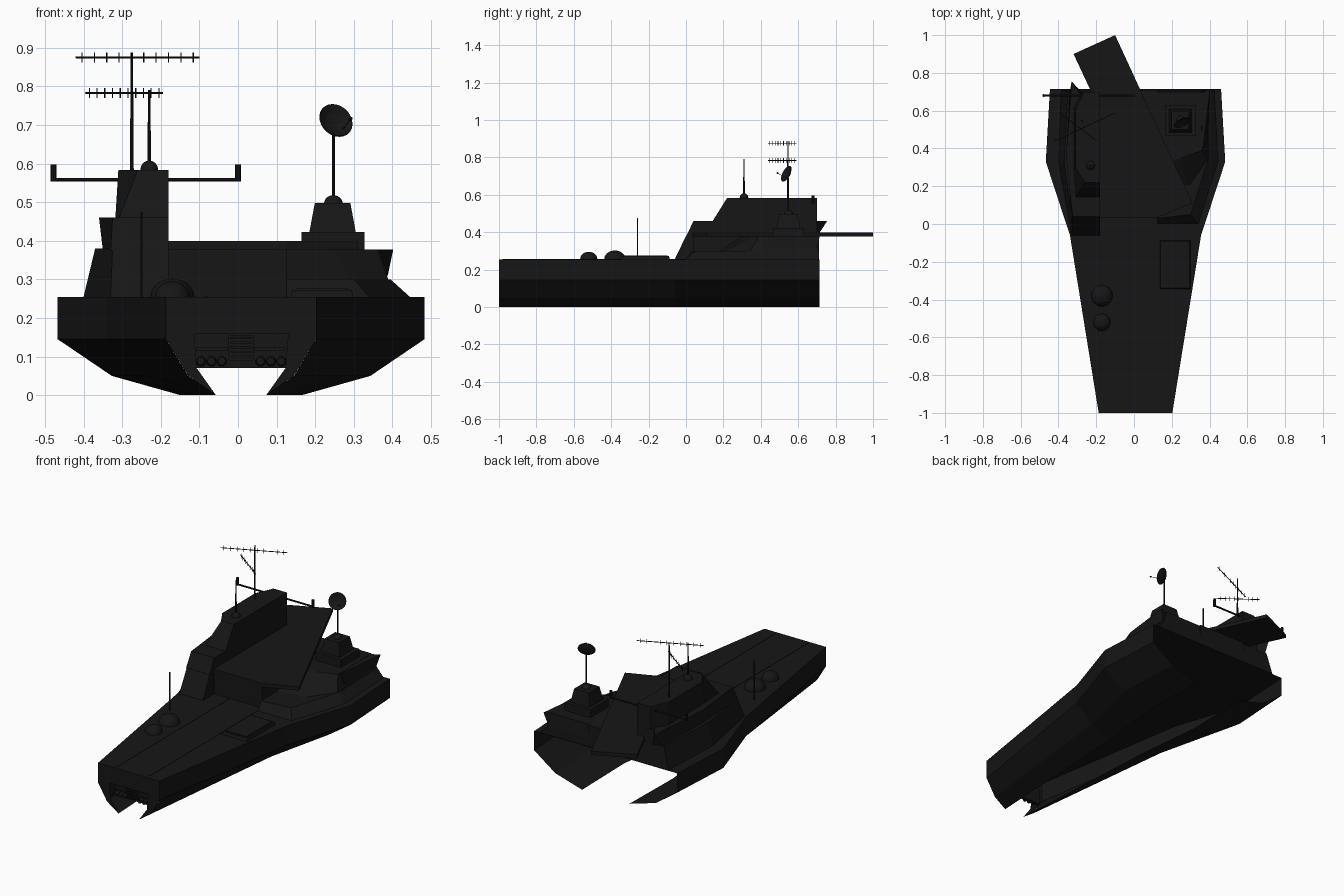
import bpy, bmesh, math
from mathutils import Vector

dark = bpy.data.materials.new("dark_grey")
dark.diffuse_color = (0.008, 0.008, 0.008, 1)
CX = 0.008  # hull centreline


def finish(name, bm, smooth=False):
    bmesh.ops.recalc_face_normals(bm, faces=bm.faces)
    me = bpy.data.meshes.new(name)
    if smooth:
        for f in bm.faces:
            f.smooth = True
    bm.to_mesh(me)
    bm.free()
    me.materials.append(dark)
    ob = bpy.data.objects.new(name, me)
    bpy.context.collection.objects.link(ob)
    return ob


def loft(name, rings, closed=True, caps=True):
    bm = bmesh.new()
    vs = [[bm.verts.new(p) for p in r] for r in rings]
    n = len(rings[0])
    for a, b in zip(vs, vs[1:]):
        for i in range(n if closed else n - 1):
            j = (i + 1) % n
            bm.faces.new((a[i], a[j], b[j], b[i]))
    if caps:
        bm.faces.new(vs[0])
        bm.faces.new(vs[-1])
    return finish(name, bm)


def tier(name, low, zl, high, zh):
    return loft(name, [[(x, y, zl) for x, y in low], [(x, y, zh) for x, y in high]])


def block(name, x0, x1, y0, y1, z0, z1, inset=0.0):
    i = inset
    return tier(name, [(x0, y0), (x1, y0), (x1, y1), (x0, y1)], z0,
                [(x0 + i, y0 + i), (x1 - i, y0 + i), (x1 - i, y1 - i), (x0 + i, y1 - i)], z1)


def rod(name, a, b, r, r2=None, seg=8):
    a, b = Vector(a), Vector(b)
    d = b - a
    bm = bmesh.new()
    bmesh.ops.create_cone(bm, cap_ends=True, segments=seg, radius1=r,
                          radius2=r if r2 is None else r2, depth=d.length)
    bm.transform(d.to_track_quat('Z', 'Y').to_matrix().to_4x4())
    bmesh.ops.translate(bm, vec=(a + b) / 2, verts=bm.verts)
    return finish(name, bm)


def dome(name, c, r, h):
    bm = bmesh.new()
    bmesh.ops.create_uvsphere(bm, u_segments=20, v_segments=12, radius=1)
    bmesh.ops.delete(bm, geom=[v for v in bm.verts if v.co.z < -0.01], context='VERTS')
    for v in bm.verts:
        v.co = Vector(c) + Vector((v.co.x * r, v.co.y * r, v.co.z * h))
    return finish(name, bm, True)


# Hull shell: open keel and open stern
half = [(-0.33, 0), (-0.705, 0.05), (-1, 0.145), (-1, 0.255)]
section = half + [(-x, z) for x, z in reversed(half)]
stations = [(-1, 0.195), (-0.06, 0.347), (0.33, 0.475), (0.715, 0.453)]
loft("hull", [[(CX + x * w, y, z) for x, z in section] for y, w in stations], False, False)

# Bow plate with a recessed bay, reaching down to both feet
left = [(-0.195, 0.255), (-0.195, 0.145), (-0.137, 0.05), (-0.065, 0), (-0.115, 0.07), (-0.122, 0.16)]
bow = left + [(-x, z) for x, z in reversed(left)]
bm = bmesh.new()
bm.faces.new([bm.verts.new((CX + x, -1, z)) for x, z in bow])
finish("bow_plate", bm)
bay = [(-0.122, 0.07), (-0.122, 0.16), (0.122, 0.16), (0.122, 0.07)]
loft("bow_bay_walls", [[(CX + x, y, z) for x, z in bay] for y in (-1, -0.95)], False, False)
block("bow_bay_back", CX - 0.122, CX + 0.122, -0.95, -0.93, 0.07, 0.16)
block("louvre_frame", CX - 0.032, CX + 0.032, -0.975, -0.95, 0.09, 0.155)
for i in range(5):
    z = 0.097 + i * 0.012
    block("louvre_slat", CX - 0.027, CX + 0.027, -0.983, -0.975, z, z + 0.006)
for s in (-1, 1):
    for k in range(3):
        x = CX + s * (0.05 + k * 0.027)
        rod("bay_nozzle", (x, -0.95, 0.088), (x, -0.975, 0.088), 0.013, 0.01, 14)
    block("bay_pipe", CX + s * 0.075 - 0.04, CX + s * 0.075 + 0.04, -0.97, -0.95, 0.115, 0.125)

# Fore deck fittings
block("launch_track", -0.085, -0.078, -0.98, 0.035, 0.253, 0.257)
block("launch_track", 0.12, 0.127, -0.98, 0.035, 0.253, 0.257)
block("deck_hatch", 0.135, 0.3, -0.345, -0.085, 0.25, 0.272, 0.006)
block("hatch_cover", 0.15, 0.285, -0.33, -0.1, 0.27, 0.276)
dome("large_dome", (-0.17, -0.38, 0.255), 0.057, 0.047)
dome("small_dome", (-0.17, -0.52, 0.255), 0.046, 0.04)
rod("whip_aerial", (-0.25, -0.26, 0.255), (-0.25, -0.26, 0.475), 0.003)

# Superstructure: port casemate, centre hangar, starboard skirt and casemate
tier("port_casemate",
     [(-0.33, -0.06), (-0.18, -0.06), (-0.18, 0.71), (-0.385, 0.71), (-0.4, 0.33)], 0.255,
     [(-0.325, 0.0), (-0.18, 0.0), (-0.18, 0.7), (-0.35, 0.7), (-0.37, 0.33)], 0.38)
block("centre_hangar", -0.18, 0.125, 0.04, 0.71, 0.255, 0.378)
tier("starboard_skirt",
     [(0.125, 0.0), (0.34, 0.0), (0.445, 0.33), (0.425, 0.71), (0.125, 0.71)], 0.255,
     [(0.125, 0.03), (0.3, 0.05), (0.395, 0.35), (0.385, 0.71), (0.125, 0.71)], 0.3)
tier("starboard_casemate",
     [(0.125, 0.18), (0.29, 0.2), (0.39, 0.34), (0.385, 0.71), (0.125, 0.71)], 0.298,
     [(0.125, 0.3), (0.25, 0.35), (0.36, 0.39), (0.356, 0.7), (0.125, 0.7)], 0.378)
tier("starboard_fin", [(0.33, 0.45), (0.388, 0.42), (0.385, 0.7), (0.33, 0.7)], 0.31,
     [(0.33, 0.45), (0.365, 0.4), (0.402, 0.715), (0.35, 0.69)], 0.377)

# Flight deck with angled overhang
deck = [(-0.18, 0.035), (0.125, 0.035), (0.31, 0.11), (-0.1, 1.0), (-0.32, 0.9), (-0.18, 0.6)]
tier("flight_deck", deck, 0.378, deck, 0.399)

# Port island, in two steps
tier("island_base",
     [(-0.33, 0.0), (-0.18, 0.0), (-0.18, 0.7), (-0.28, 0.7), (-0.34, 0.7), (-0.35, 0.33)], 0.375,
     [(-0.325, 0.04), (-0.18, 0.04), (-0.18, 0.7), (-0.285, 0.69), (-0.33, 0.755), (-0.36, 0.36)], 0.46)
tier("island_tower",
     [(-0.31, 0.14), (-0.18, 0.14), (-0.18, 0.7), (-0.27, 0.7), (-0.318, 0.62), (-0.318, 0.28)], 0.455,
     [(-0.26, 0.22), (-0.18, 0.22), (-0.18, 0.7), (-0.265, 0.7), (-0.31, 0.6), (-0.31, 0.3)], 0.583)

# Cross arm with upturned ends
rod("cross_arm", (-0.48, 0.68, 0.558), (0.005, 0.68, 0.558), 0.005)
for x in (-0.478, 0.0):
    rod("arm_light", (x, 0.68, 0.553), (x, 0.68, 0.597), 0.008)

# Aerials
rod("main_mast", (-0.275, 0.545, 0.58), (-0.275, 0.545, 0.888), 0.005, 0.003)
dome("mast_dome", (-0.23, 0.31, 0.583), 0.023, 0.025)
rod("fore_mast", (-0.23, 0.31, 0.58), (-0.23, 0.31, 0.79), 0.005, 0.003)
for a, b, n in (((-0.42, 0.44, 0.875), (-0.1, 0.588, 0.875), 10),
                ((-0.395, 0.588, 0.783), (-0.195, 0.44, 0.783), 10)):
    a, b = Vector(a), Vector(b)
    rod("aerial_boom", a, b, 0.0024, seg=6)
    for i in range(n):
        p = a.lerp(b, (i + 0.5) / n)
        up = Vector((0, 0, 0.013))
        rod("aerial_element", p - up, p + up, 0.0015, seg=4)

# Starboard radar tower
block("radar_plinth", 0.165, 0.328, 0.465, 0.63, 0.375, 0.423)
block("radar_tower", 0.185, 0.305, 0.485, 0.61, 0.423, 0.498, 0.014)
dome("radar_dome", (0.247, 0.548, 0.498), 0.024, 0.02)
rod("radar_mast", (0.247, 0.548, 0.5), (0.247, 0.548, 0.69), 0.004)

# Dish: shallow spun bowl aimed forward, up and to starboard
axis = Vector((0.4, -0.8, 0.42)).normalized()
centre = Vector((0.252, 0.54, 0.71))
prof = [(0.004, -0.012), (0.025, -0.008), (0.047, 0.004), (0.045, 0.007), (0.025, -0.003), (0.004, -0.007)]
turn = axis.to_track_quat('Z', 'Y')
rings = []
for r, h in prof:
    rings.append([centre + turn @ Vector((r * math.cos(t * math.pi / 12), r * math.sin(t * math.pi / 12), h))
                  for t in range(24)])
loft("radar_dish", rings)
tip = Vector((0.29, 0.492, 0.714))
rod("dish_feed", centre + Vector((0.02, 0, -0.02)), tip, 0.0012, seg=6)
rod("dish_horn", tip, tip + axis * 0.008, 0.004)
